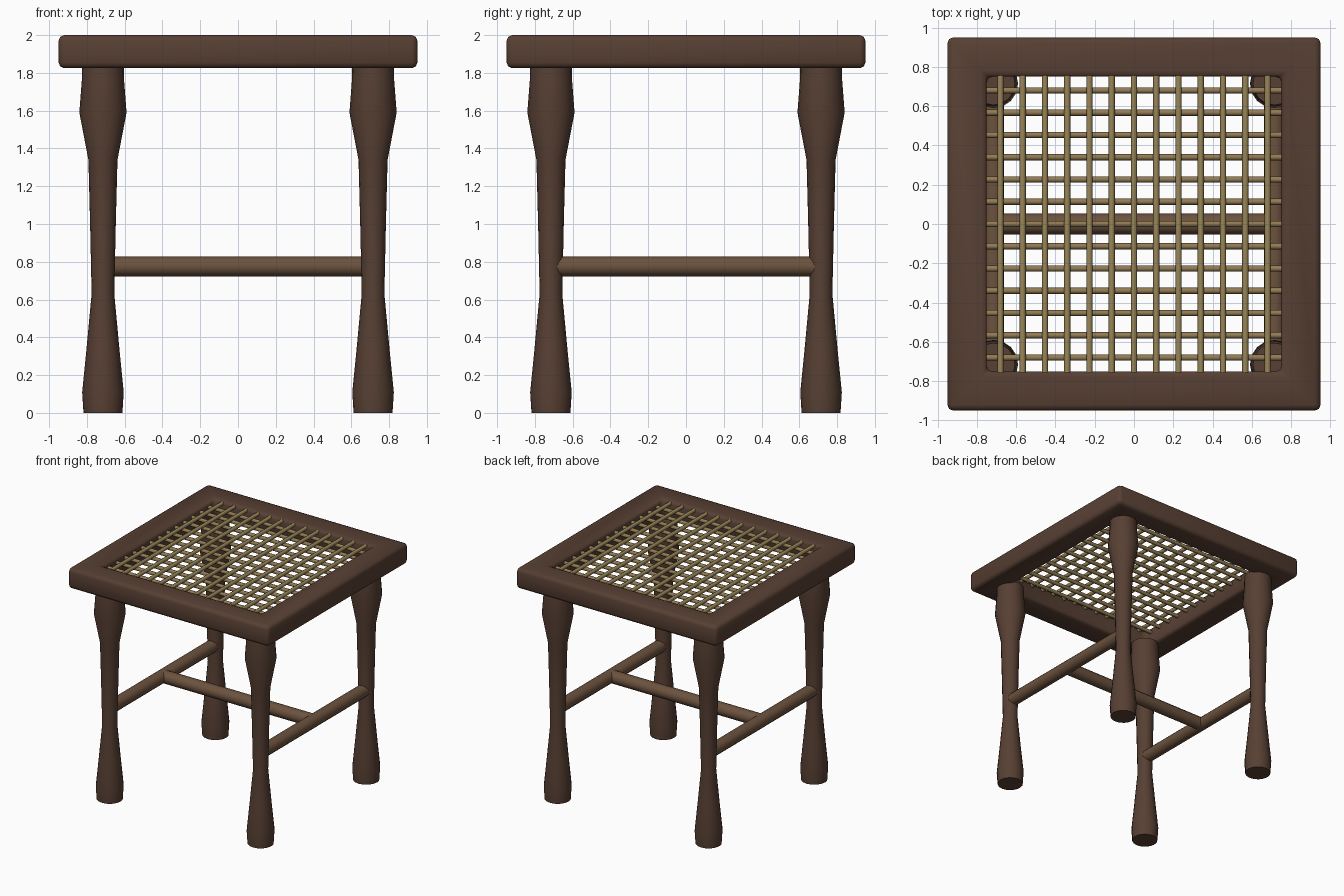
import bpy, bmesh, math
from mathutils import Vector

if "Cube" in bpy.data.objects:
    bpy.data.objects.remove(bpy.data.objects["Cube"])


def material(name, rgb):
    m = bpy.data.materials.new(name)
    m.diffuse_color = (*rgb, 1)
    m.use_nodes = True
    m.node_tree.nodes["Principled BSDF"].inputs["Base Color"].default_value = m.diffuse_color
    return m


dark = material("dark wood", (0.095, 0.05, 0.033))
mid = material("stretcher wood", (0.15, 0.085, 0.048))
cane = material("cane", (0.32, 0.24, 0.10))
cane_low = material("cane underside strands", (0.29, 0.20, 0.09))


def finish(name, bm, mat, angle=40):
    bmesh.ops.recalc_face_normals(bm, faces=bm.faces)
    me = bpy.data.meshes.new(name)
    bm.to_mesh(me)
    bm.free()
    ob = bpy.data.objects.new(name, me)
    bpy.context.collection.objects.link(ob)
    me.materials.append(mat)
    bpy.ops.object.select_all(action='DESELECT')
    ob.select_set(True)
    bpy.context.view_layer.objects.active = ob
    bpy.ops.object.shade_smooth_by_angle(angle=math.radians(angle))
    return ob


def turned(bm, start, axis, profile, sides):
    """Solid of revolution: profile holds (radius, distance along axis)."""
    q = Vector(axis).to_track_quat('Z', 'Y')
    rings = []
    for r, d in profile:
        rings.append([bm.verts.new(Vector(start) + q @ Vector((
            r * math.cos(2 * math.pi * i / sides),
            r * math.sin(2 * math.pi * i / sides), d))) for i in range(sides)])
    for a, b in zip(rings, rings[1:]):
        for i in range(sides):
            j = (i + 1) % sides
            bm.faces.new((a[i], a[j], b[j], b[i]))
    bm.faces.new(rings[0][::-1])
    bm.faces.new(rings[-1])


# Seat frame: square ring with softened edges
bm = bmesh.new()
loops = []
for h, z in ((0.95, 1.825), (0.95, 2.0), (0.75, 2.0), (0.75, 1.825)):
    loops.append([bm.verts.new((x * h, y * h, z))
                  for x, y in ((-1, -1), (1, -1), (1, 1), (-1, 1))])
for k in range(4):
    a, b = loops[k], loops[(k + 1) % 4]
    for i in range(4):
        j = (i + 1) % 4
        bm.faces.new((a[i], a[j], b[j], b[i]))
bmesh.ops.recalc_face_normals(bm, faces=bm.faces)
edges = [e for e in bm.edges if e.calc_face_angle() > 0.5]
bmesh.ops.bevel(bm, geom=edges, offset=0.03, segments=2, profile=0.5,
                affect='EDGES')
finish("seat_frame", bm, dark, 50)

# Turned legs
P = 0.715
LEG = [(0.103, 0), (0.11, 0.11), (0.088, 0.33), (0.06, 0.63), (0.068, 1.0),
       (0.077, 1.34), (0.125, 1.59), (0.11, 1.72), (0.11, 1.84)]
LEG[7] = (0.112, 1.76)
for yn, y in (("front", -P), ("back", P)):
    for xn, x in (("left", -P), ("right", P)):
        bm = bmesh.new()
        turned(bm, (x, y, 0), (0, 0, 1), LEG, 16)
        finish(f"{yn}_{xn}_leg", bm, dark)

# H-shaped stretchers
for name, start, axis in (("left_stretcher", (-P, -P, 0.775), (0, 1, 0)),
                          ("right_stretcher", (P, -P, 0.775), (0, 1, 0)),
                          ("cross_stretcher", (-P, 0, 0.775), (1, 0, 0))):
    bm = bmesh.new()
    turned(bm, start, axis, [(0.053, 0), (0.053, 2 * P)], 12)
    finish(name, bm, mid)

# Cane lattice: lower strands run along x, upper strands along y
for name, axis, z, half, mat in (
        ("cane_across", (1, 0, 0), 1.952, 0.755, cane_low),
        ("cane_lengthwise", (0, 1, 0), 1.975, 0.757, cane)):
    bm = bmesh.new()
    for i in range(13):
        t = -0.68 + i * 1.36 / 12
        start = (-half, t, z) if axis[0] else (t, -half, z)
        turned(bm, start, axis, [(0.016, 0), (0.016, 2 * half)], 8)
    finish(name, bm, mat, 50)
